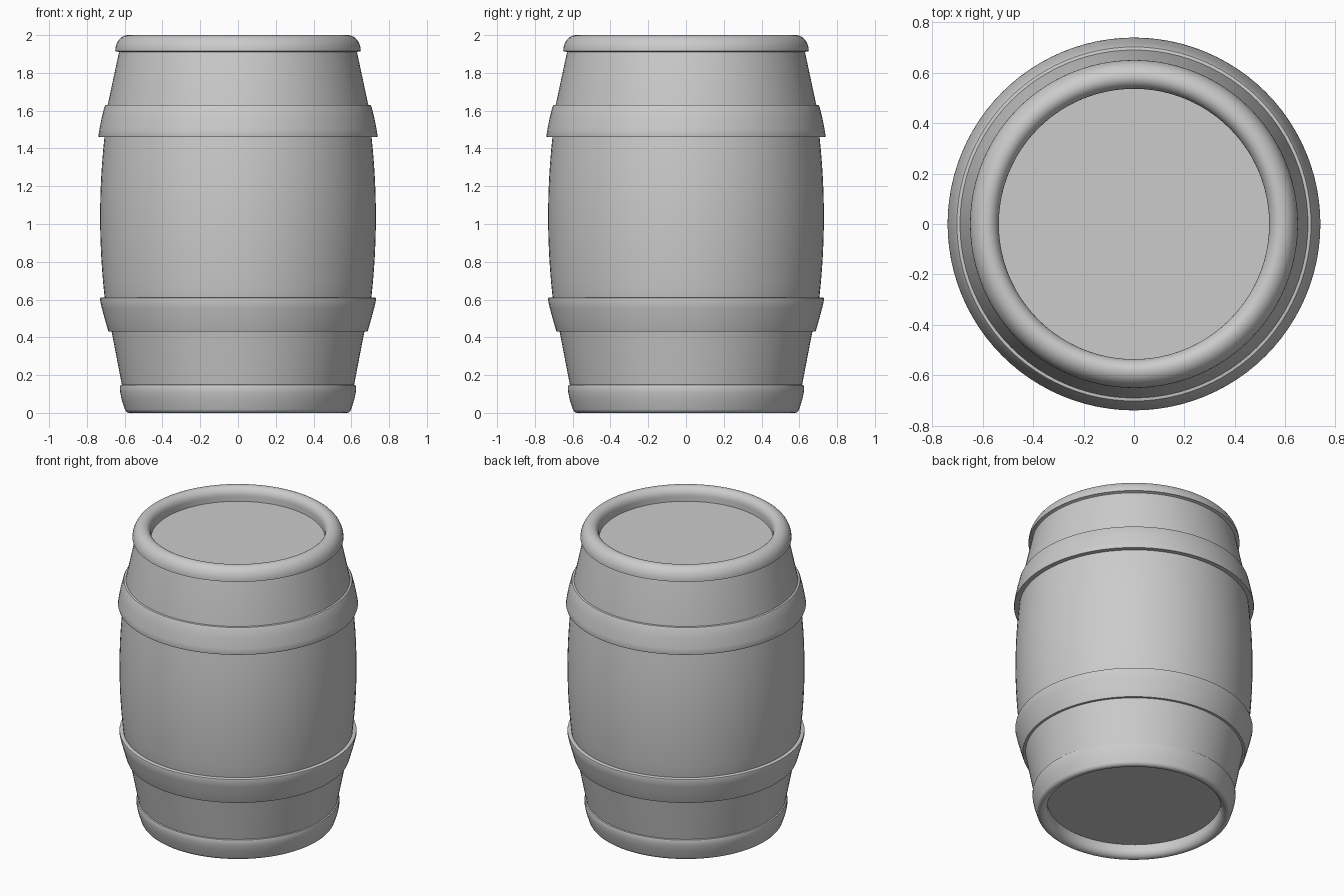
import bpy, bmesh, math

if "Cube" in bpy.data.objects:
    bpy.data.objects.remove(bpy.data.objects["Cube"])

SEGMENTS = 96


def lathe(name, profile, closed=False):
    """Spin a list of (radius, z) points around z; closed joins the last point to the first."""
    bm = bmesh.new()
    rings = []
    for r, z in profile:
        rings.append([bm.verts.new((r * math.cos(2 * math.pi * i / SEGMENTS),
                                    r * math.sin(2 * math.pi * i / SEGMENTS), z))
                      for i in range(SEGMENTS)])
    pairs = list(zip(rings, rings[1:]))
    if closed:
        pairs.append((rings[-1], rings[0]))
    else:
        bm.faces.new(rings[0])
        bm.faces.new(rings[-1])
    for a, b in pairs:
        for i in range(SEGMENTS):
            j = (i + 1) % SEGMENTS
            bm.faces.new((a[i], a[j], b[j], b[i]))
    bmesh.ops.recalc_face_normals(bm, faces=bm.faces)
    mesh = bpy.data.meshes.new(name)
    bm.to_mesh(mesh)
    bm.free()
    obj = bpy.data.objects.new(name, mesh)
    bpy.context.collection.objects.link(obj)
    bpy.ops.object.select_all(action='DESELECT')
    obj.select_set(True)
    bpy.context.view_layer.objects.active = obj
    bpy.ops.object.shade_smooth_by_angle(angle=math.radians(32))
    return obj


def arc(cr, cz, rr, rz, start, end, steps=8):
    """Points of an elliptical arc in the (radius, z) plane, angles in degrees."""
    angles = [math.radians(start + (end - start) * i / steps) for i in range(steps + 1)]
    return [(cr + rr * math.cos(a), cz + rz * math.sin(a)) for a in angles]


# Bulging body: straight tapered ends, curved middle, recessed lid and base as caps
middle = [(0.73 - 0.13 * (z - 1.04) ** 2, z)
          for z in [0.61 + 0.85 * i / 12 for i in range(13)]]
lathe("barrel_body", [(0.56, 0.08), (0.60, 0.08), (0.615, 0.15), (0.669, 0.43)] + middle +
      [(0.69, 1.63), (0.63, 1.91)])

# Rounded top rim around the lid
lathe("top_rim", arc(0.583, 1.915, 0.067, 0.085, 0, 90, 10) +
      arc(0.583, 1.945, 0.047, 0.055, 90, 180, 8)[1:] + [(0.536, 1.90), (0.60, 1.89), (0.628, 1.91)],
      closed=True)

# Bottom rim, slightly rounded, with a rolled lower edge
lathe("bottom_rim", [(0.60, 0.152), (0.615, 0.15), (0.622, 0.147), (0.625, 0.138), (0.624, 0.11),
                     (0.617, 0.075), (0.606, 0.04)] +
      arc(0.575, 0.03, 0.026, 0.03, -15, -90, 6) +
      arc(0.575, 0.045, 0.041, 0.045, -90, -180, 6)[1:] + [(0.534, 0.09), (0.57, 0.10)],
      closed=True)

# Two wide hoops with softened upper lips
lathe("upper_hoop", [(0.67, 1.63), (0.695, 1.631), (0.702, 1.629), (0.708, 1.618), (0.722, 1.56),
                     (0.734, 1.50), (0.739, 1.467), (0.737, 1.46), (0.67, 1.46)], closed=True)
lathe("lower_hoop", [(0.67, 0.61), (0.722, 0.612), (0.729, 0.609), (0.731, 0.60), (0.721, 0.555),
                     (0.706, 0.50), (0.688, 0.437), (0.685, 0.43), (0.65, 0.43)], closed=True)
